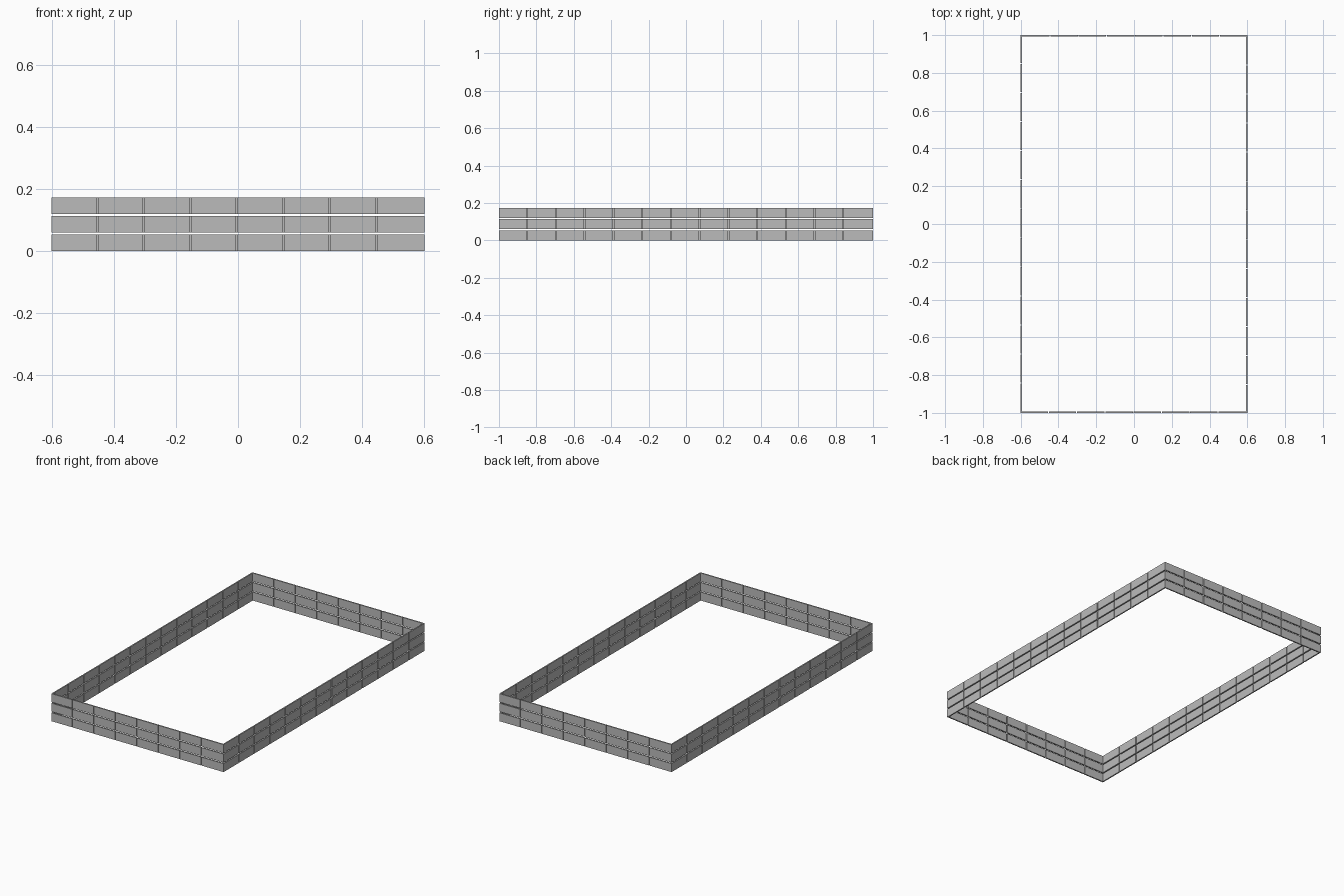
import bpy, bmesh
from mathutils import Matrix, Vector

if "Cube" in bpy.data.objects:
    bpy.data.objects.remove(bpy.data.objects["Cube"])

# Sizes: half extents, panel thickness, joint width, row layout
HX, HY = 0.6, 1.0
T, GAP = 0.008, 0.005
ROWS, ROW_PITCH, ROW_H = 3, 0.06, 0.053

grey = bpy.data.materials.new("mid grey")
grey.diffuse_color = (0.5, 0.5, 0.5, 1)
grey.use_nodes = True
grey.node_tree.nodes["Principled BSDF"].inputs["Base Color"].default_value = grey.diffuse_color


def box(bm, lo, hi):
    lo, hi = Vector(lo), Vector(hi)
    m = Matrix.Translation((lo + hi) / 2) @ Matrix.Diagonal((*(hi - lo), 1))
    bmesh.ops.create_cube(bm, size=1, matrix=m)


def wall(name, along_x, count, sign):
    """One wall of stacked panels; opposite walls are 180 degree turns of each other."""
    bm = bmesh.new()
    half = HX if along_x else HY
    start, end = -half, half - T
    pitch = (end - start + GAP) / count
    for r in range(ROWS):
        z = r * ROW_PITCH
        for i in range(count):
            a = start + i * pitch
            b = a + pitch - GAP
            if along_x:
                box(bm, (a, -HY, z), (b, -HY + T, z + ROW_H))
            else:
                box(bm, (HX - T, a, z), (HX, b, z + ROW_H))
    if sign < 0:
        bmesh.ops.transform(bm, matrix=Matrix.Diagonal((-1, -1, 1, 1)), verts=bm.verts)
    mesh = bpy.data.meshes.new(name)
    bm.to_mesh(mesh)
    bm.free()
    mesh.materials.append(grey)
    bpy.context.collection.objects.link(bpy.data.objects.new(name, mesh))


# Short walls have 8 panels per row, long walls 13
wall("front_wall", True, 8, 1)
wall("back_wall", True, 8, -1)
wall("right_wall", False, 13, 1)
wall("left_wall", False, 13, -1)
